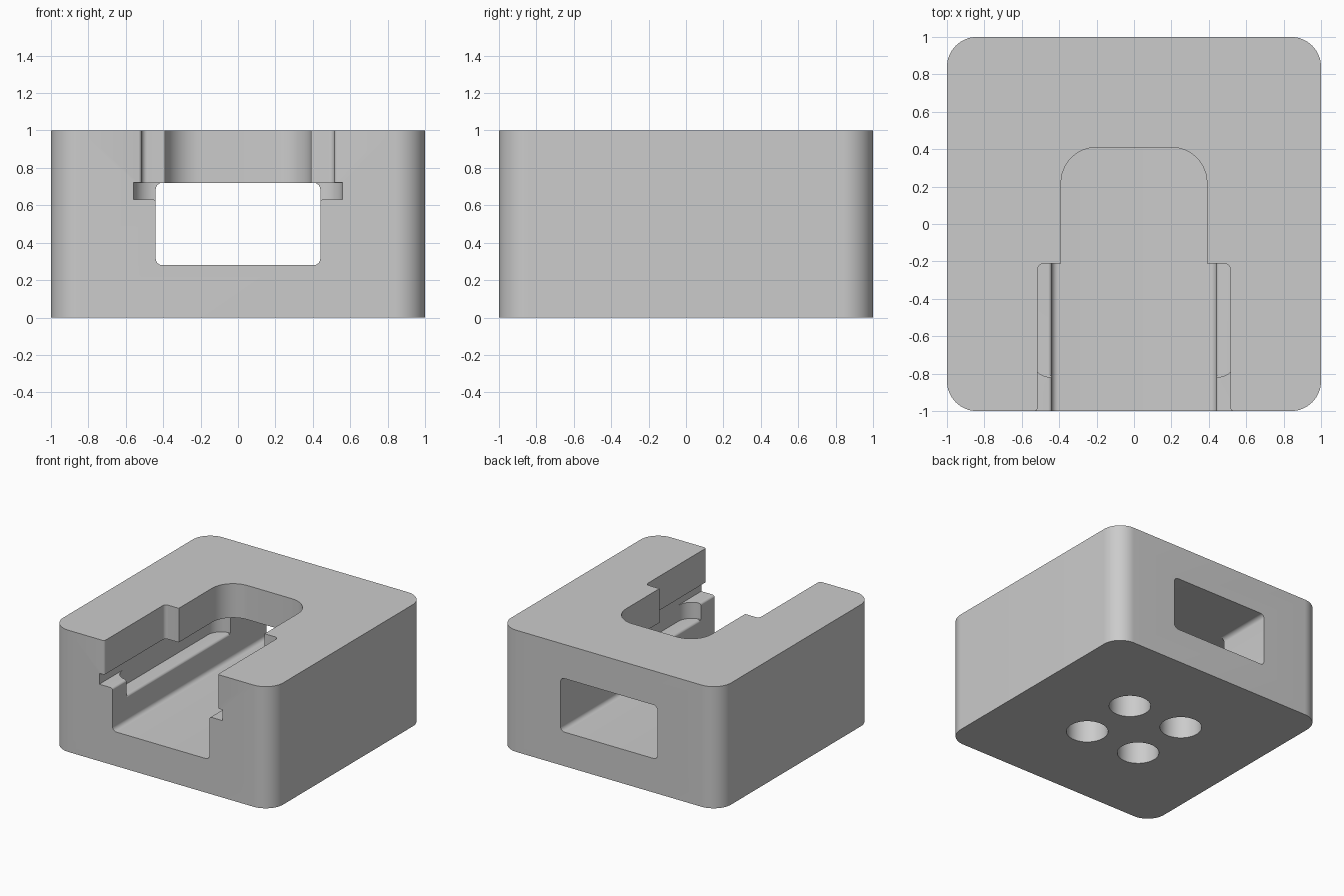
import bpy, bmesh, math
from mathutils import Vector

cube = bpy.data.objects.get("Cube")
if cube:
    bpy.data.objects.remove(cube, do_unlink=True)

grey = bpy.data.materials.new("plain_grey")
grey.use_nodes = True
colour = (0.6, 0.6, 0.6, 1)
grey.diffuse_color = colour
grey.node_tree.nodes["Principled BSDF"].inputs["Base Color"].default_value = colour


def rounded(corners, steps=8):
    """Outline with each (u, v, radius) corner replaced by a tangent arc."""
    out = []
    for i, (u, v, r) in enumerate(corners):
        p = Vector((u, v))
        if r == 0:
            out.append(p)
            continue
        a = (Vector(corners[i - 1][:2]) - p).normalized()
        b = (Vector(corners[(i + 1) % len(corners)][:2]) - p).normalized()
        # All corners are right angles
        centre = p + (a + b) * r
        for k in range(steps + 1):
            t = math.pi / 2 * k / steps
            out.append(centre - b * r * math.cos(t) - a * r * math.sin(t))
    return out


def mirrored(half):
    """Close a right-hand half outline with its mirror image."""
    return half + [(-u, v, r) for u, v, r in reversed(half)]


def box(w, v0, v1, r):
    return mirrored([(w, v0, r), (w, v1, r)])


def prism(name, outline, lo, hi, axis="Z", steps=8):
    """Extrude an outline along Z (plan) or Y (front profile)."""
    bm = bmesh.new()
    place = (lambda p, h: (p.x, p.y, h)) if axis == "Z" else (lambda p, h: (p.x, h, p.y))
    face = bm.faces.new([bm.verts.new(place(p, lo)) for p in rounded(outline, steps)])
    ext = bmesh.ops.extrude_face_region(bm, geom=[face])
    shift = Vector((0, 0, hi - lo)) if axis == "Z" else Vector((0, hi - lo, 0))
    bmesh.ops.translate(bm, vec=shift,
                        verts=[g for g in ext["geom"] if isinstance(g, bmesh.types.BMVert)])
    bmesh.ops.recalc_face_normals(bm, faces=bm.faces)
    mesh = bpy.data.meshes.new(name)
    bm.to_mesh(mesh)
    bm.free()
    obj = bpy.data.objects.new(name, mesh)
    bpy.context.collection.objects.link(obj)
    mesh.materials.append(grey)
    return obj


# Solid body with rounded vertical corners
body = prism("housing_block", box(1, -1, 1, 0.16), 0, 1, steps=16)

cutters = [
    # Through channel from front to back
    prism("channel_cutter", box(0.44, 0.28, 0.72, 0.035), -1.1, 1.1, "Y"),
    # Wide rounded pocket under the top
    prism("pocket_cutter", box(0.559, -0.82, 0.53, 0.12), 0.5, 0.72),
    # Front opening with a softened ledge on each side
    prism("ledge_cutter", mirrored([(0.439, 0.4, 0), (0.439, 0.632, 0.02),
                                    (0.56, 0.632, 0), (0.56, 0.721, 0)]), -1.1, -0.7, "Y"),
    # Softened lip along the pocket floor
    prism("lip_cutter", mirrored([(0.439, 0.45, 0), (0.439, 0.501, 0.022),
                                  (0.465, 0.501, 0), (0.465, 0.55, 0)]), -0.81, 0.52, "Y"),
    # Narrow rounded slot in the top
    prism("slot_cutter", box(0.39, -0.9, 0.41, 0.19), 0.7, 1.1, steps=12),
    # Wider front slot, rounded where it meets the front face
    prism("front_slot_cutter", mirrored([(0.6, -1.1, 0), (0.6, -1.001, 0),
                                         (0.515, -1.001, 0.02), (0.515, -0.212, 0.03)]),
          0.69, 1.1),
]

# Four blind round holes underneath
for x in (-0.25, 0.25):
    for y in (-0.25, 0.25):
        bpy.ops.mesh.primitive_cylinder_add(vertices=48, radius=0.157, depth=0.4,
                                            location=(x, y, 0))
        hole = bpy.context.object
        hole.name = "base_hole_cutter"
        hole.data.materials.append(grey)
        cutters.append(hole)

bpy.ops.object.select_all(action="DESELECT")
bpy.context.view_layer.objects.active = body
body.select_set(True)
for cutter in cutters:
    mod = body.modifiers.new("cut", "BOOLEAN")
    mod.operation = "DIFFERENCE"
    mod.solver = "EXACT"
    mod.object = cutter
    bpy.ops.object.modifier_apply(modifier=mod.name)
for cutter in cutters:
    bpy.data.objects.remove(cutter, do_unlink=True)

bpy.ops.object.shade_smooth_by_angle(angle=math.radians(30))
